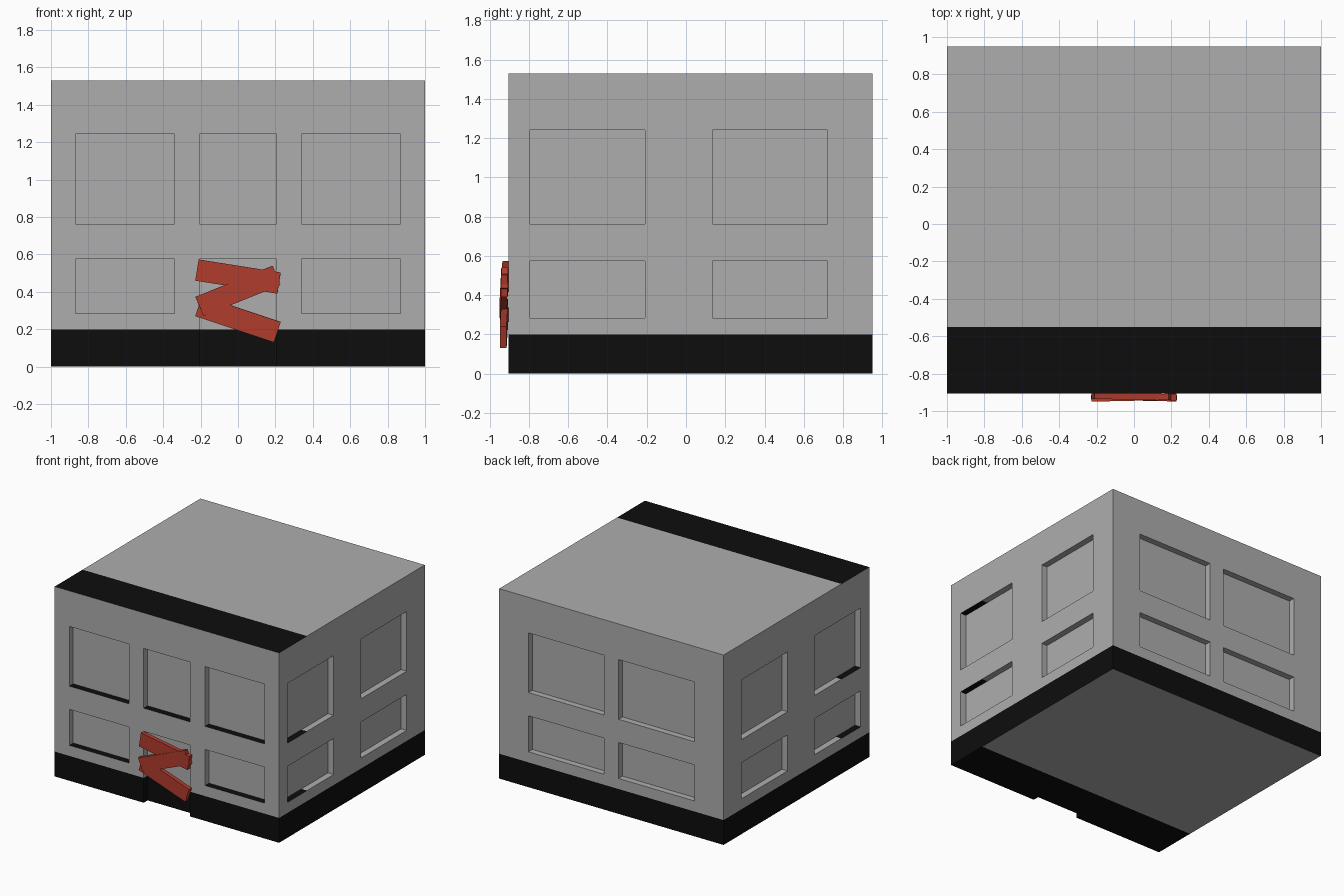
import bpy, bmesh, math
from mathutils import Matrix, Vector

if "Cube" in bpy.data.objects:
    bpy.data.objects.remove(bpy.data.objects["Cube"])

FRONT, BACK, HALF, TOP = -0.905, 0.95, 1.0, 1.53
DEPTH = 0.05
ROWS = [(0.285, 0.575), (0.762, 1.243)]


def material(name, rgb):
    m = bpy.data.materials.new(name)
    m.diffuse_color = (*rgb, 1)
    m.use_nodes = True
    m.node_tree.nodes["Principled BSDF"].inputs["Base Color"].default_value = m.diffuse_color
    return m


grey = material("concrete_grey", (0.42, 0.42, 0.42))
black = material("soot_black", (0.004, 0.004, 0.004))
red = material("board_red", (0.44, 0.045, 0.027))


def add_box(bm, x0, x1, y0, y1, z0, z1):
    size = Matrix.Diagonal((x1 - x0, y1 - y0, z1 - z0, 1))
    mid = Matrix.Translation(((x0 + x1) / 2, (y0 + y1) / 2, (z0 + z1) / 2))
    bmesh.ops.create_cube(bm, size=1, matrix=mid @ size)


def make_object(name, bm, mats):
    me = bpy.data.meshes.new(name)
    bm.to_mesh(me)
    bm.free()
    for m in mats:
        me.materials.append(m)
    ob = bpy.data.objects.new(name, me)
    bpy.context.collection.objects.link(ob)
    return ob


# Solid block of the building
bm = bmesh.new()
add_box(bm, -HALF, HALF, FRONT, BACK, 0, TOP)
building = make_object("building", bm, [grey, black])

# Window and door recesses
bm = bmesh.new()
for i, (z0, z1) in enumerate(ROWS):
    for s in (-1, 1):
        xs = sorted((s * 0.34, s * 0.87))
        add_box(bm, *xs, FRONT - 0.1, FRONT + DEPTH, z0, z1)
        xs = sorted((s * 0.065, s * 0.74))
        add_box(bm, *xs, BACK - DEPTH, BACK + 0.1, z0, z1)
        xs = sorted((s * (HALF - DEPTH), s * (HALF + 0.1)))
        for y0, y1 in ((-0.795, -0.21), (0.135, 0.72)):
            add_box(bm, *xs, y0, y1, z0, z1)
    # centre column: door below, window above
    add_box(bm, -0.207, 0.205, FRONT - 0.1, FRONT + DEPTH, -0.1 if i == 0 else z0, z1)
cutter = make_object("recess_cutter", bm, [])
cutter.hide_render = True

mod = building.modifiers.new("recesses", 'BOOLEAN')
mod.operation = 'DIFFERENCE'
mod.solver = 'EXACT'
mod.object = cutter
bpy.context.view_layer.update()
dg = bpy.context.evaluated_depsgraph_get()
cut_mesh = bpy.data.meshes.new_from_object(building.evaluated_get(dg))
building.modifiers.clear()
building.data = cut_mesh
cut_mesh.name = "building"
bpy.data.objects.remove(cutter)
cut_mesh.materials.clear()
cut_mesh.materials.append(grey)
cut_mesh.materials.append(black)

# Black band: low on walls, and the front strip of level faces
bm = bmesh.new()
bm.from_mesh(cut_mesh)
for co, no in (((0, 0, 0.2), (0, 0, 1)), ((0, -0.55, 0), (0, 1, 0))):
    bmesh.ops.bisect_plane(bm, geom=bm.verts[:] + bm.edges[:] + bm.faces[:],
                           plane_co=co, plane_no=no)
bm.normal_update()
for f in bm.faces:
    c = f.calc_center_median()
    level = abs(f.normal.z) > 0.5
    f.material_index = int(c.y < -0.55 if level else c.z < 0.2)
    f.smooth = False
bm.to_mesh(cut_mesh)
bm.free()

# Red planks nailed across the door: name, height, y, roll, yaw, width
for name, z, y, roll, yaw, w in (("top_board", 0.482, -0.922, -9, -1.0, 0.115),
                                 ("middle_board", 0.405, -0.928, 22, 1.2, 0.112),
                                 ("bottom_board", 0.255, -0.927, -18.4, -1.2, 0.115)):
    bm = bmesh.new()
    add_box(bm, -0.222, 0.222, -0.017, 0.017, -w / 2, w / 2)
    turn = Matrix.Rotation(math.radians(yaw), 4, 'Z') @ Matrix.Rotation(math.radians(-roll), 4, 'Y')
    bm.transform(Matrix.Translation(Vector((0, y, z))) @ turn)
    make_object(name, bm, [red])
